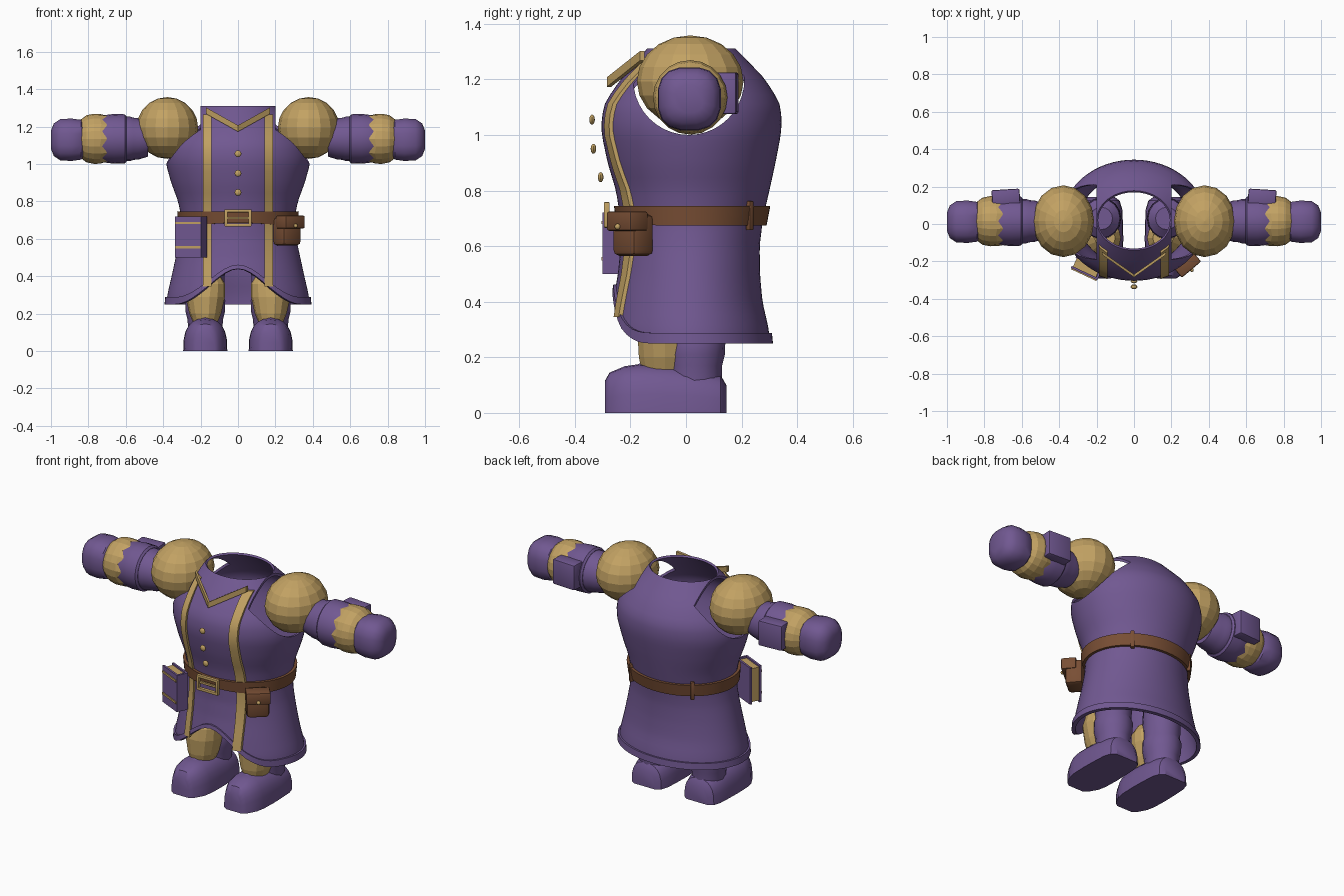
import bpy, bmesh, math
from mathutils import Matrix, Vector

if "Cube" in bpy.data.objects:
    bpy.data.objects.remove(bpy.data.objects["Cube"])


def material(name, rgb):
    m = bpy.data.materials.new(name)
    m.diffuse_color = (*rgb, 1)
    m.use_nodes = True
    m.node_tree.nodes["Principled BSDF"].inputs["Base Color"].default_value = m.diffuse_color
    return m


PURPLE = material("purple cloth", (0.165, 0.098, 0.285))
GOLD = material("gold", (0.54, 0.36, 0.125))
BROWN = material("brown leather", (0.19, 0.077, 0.035))


def finish(name, bm, mat, angle=35):
    """Turn a bmesh into an object; angle 0 keeps flat faces."""
    bmesh.ops.recalc_face_normals(bm, faces=bm.faces)
    me = bpy.data.meshes.new(name)
    bm.to_mesh(me)
    bm.free()
    me.materials.append(mat)
    ob = bpy.data.objects.new(name, me)
    bpy.context.collection.objects.link(ob)
    bpy.ops.object.select_all(action='DESELECT')
    ob.select_set(True)
    bpy.context.view_layer.objects.active = ob
    if angle:
        bpy.ops.object.shade_smooth_by_angle(angle=math.radians(angle))
    return ob


def loft(name, rings, mat, angle=35, caps=True, loop=False):
    """Skin a list of equally long closed rings."""
    bm = bmesh.new()
    vs = [[bm.verts.new(p) for p in r] for r in rings]
    n = len(vs[0])
    pairs = list(zip(vs, vs[1:])) + ([(vs[-1], vs[0])] if loop else [])
    for r, s in pairs:
        for i in range(n):
            j = (i + 1) % n
            bm.faces.new((r[i], r[j], s[j], s[i]))
    if caps and not loop:
        bm.faces.new(vs[0])
        bm.faces.new(vs[-1])
    return finish(name, bm, mat, angle)


def box(name, size, mat, frame, bevel=0.0):
    bm = bmesh.new()
    bmesh.ops.create_cube(bm, size=1, matrix=Matrix.Diagonal((*size, 1)))
    if bevel:
        bmesh.ops.bevel(bm, geom=bm.edges[:], offset=bevel, segments=2, profile=0.5, affect='EDGES')
    bmesh.ops.transform(bm, matrix=frame, verts=bm.verts)
    return finish(name, bm, mat)


def ball(name, loc, scale, mat, seg=16, rings=10, angle=0):
    bm = bmesh.new()
    m = Matrix.Translation(loc) @ Matrix.Diagonal((*scale, 1))
    bmesh.ops.create_uvsphere(bm, u_segments=seg, v_segments=rings, radius=1, matrix=m)
    return finish(name, bm, mat, angle)


# Robe outline: height, half width, front y, back y
ROBE = [(0.25, .383, -.27, .303), (0.30, .378, -.275, .298), (0.40, .355, -.262, .275),
        (0.50, .333, -.245, .266), (0.60, .312, -.235, .265), (0.70, .300, -.236, .277),
        (0.80, .320, -.252, .300), (0.90, .357, -.282, .322), (1.00, .385, -.303, .341),
        (1.06, .386, -.304, .345), (1.12, .370, -.290, .335), (1.20, .315, -.235, .285),
        (1.26, .250, -.185, .228), (1.31, .200, -.140, .178)]
YC = 0.02


def outline(z):
    z = min(max(z, ROBE[0][0]), ROBE[-1][0])
    for p, q in zip(ROBE, ROBE[1:]):
        if z <= q[0]:
            t = (z - p[0]) / (q[0] - p[0])
            return [u + (v - u) * t for u, v in zip(p[1:], q[1:])]


def robe_point(th, z, off=0.0):
    """Point on the robe; the hem arches upward at the front."""
    c, s = math.cos(th), math.sin(th)
    hem = 0.25
    if s < 0:
        hem += 0.19 * math.cos(math.pi / 2 * min(1, abs(.38 * c) / .33)) ** 2
    if z < 0.7:
        z = 0.7 - (0.7 - z) * (0.7 - hem) / 0.45
    a, f, b = outline(z)
    return Vector(((a + off) * c, YC + s * ((b - YC if s > 0 else YC - f) + off), z))


def robe_ring(z, off=0.0, n=64):
    return [robe_point(2 * math.pi * i / n, z, off) for i in range(n)]


def front_y(x, z):
    a, f, _ = outline(z)
    return YC - (YC - f) * math.sqrt(max(0, 1 - (x / a) ** 2))


# Robe shell with arm holes
robe = loft("robe", [robe_ring(.25 + 1.06 * i / 32) for i in range(33)], PURPLE, 0, caps=False)
mod = robe.modifiers.new("thickness", 'SOLIDIFY')
mod.thickness, mod.offset = 0.012, -1
bpy.ops.object.modifier_apply(modifier=mod.name)
for s in (-1, 1):
    rings = [[(s * x, .01 + .2 * math.cos(k * math.pi / 20), 1.2 + .2 * math.sin(k * math.pi / 20))
              for k in range(40)] for x in (.2, .7)]
    cutter = loft("arm_hole_cutter", rings, PURPLE, 0)
    cutter.hide_render = True
    bpy.context.view_layer.objects.active = robe
    mod = robe.modifiers.new("arm hole", 'BOOLEAN')
    mod.operation, mod.object, mod.solver = 'DIFFERENCE', cutter, 'EXACT'
    bpy.ops.object.modifier_apply(modifier=mod.name)
    bpy.data.objects.remove(cutter)
bpy.ops.object.select_all(action='DESELECT')
robe.select_set(True)
bpy.ops.object.shade_smooth_by_angle(angle=math.radians(35))


# Hem lip, belt and belt loops
def band(name, z0, z1, off, mat):
    loft(name, [robe_ring(z0, off), robe_ring(z1, off), robe_ring(z1, -.008), robe_ring(z0, -.008)],
         mat, loop=True)


band("hem_lip", .25, .288, .01, PURPLE)
band("belt", .675, .745, .016, BROWN)
for th in (50, 130):
    p = robe_point(math.radians(th), .71, .014)
    box("belt_loop", (.022, .022, .105), BROWN,
        Matrix.Translation(p) @ Matrix.Rotation(math.radians(th), 4, 'Z'), .004)

# Gold front trim and collar
for s in (-1, 1):
    rings = []
    for i in range(25):
        z = .345 + (1.265 - .345) * i / 24
        xs = (s * .143, s * .188)
        ys = [front_y(x, z) - .014 for x in xs]
        rings.append([(xs[0], ys[0], z), (xs[1], ys[1], z), (xs[1], ys[1] + .02, z), (xs[0], ys[0] + .02, z)])
    loft("front_trim", rings, GOLD)
    ends = [(s * .17, -.165, 1.285), (0, -.285, 1.19)]
    loft("collar_trim", [[(x, y, z - .017), (x, y, z + .017), (x, y + .016, z + .017), (x, y + .016, z - .017)]
                         for x, y, z in ends], GOLD)

# Buttons
for y, z in ((-.338, 1.055), (-.333, .95), (-.307, .848)):
    ball("button", (0, y, z), (.018, .01, .018), GOLD, 12, 8, 40)

# Buckle frame with prong
for s in (-1, 1):
    box("buckle_side", (.016, .02, .09), GOLD, Matrix.Translation((s * .064, -.285, .712)), .003)
    box("buckle_bar", (.14, .02, .016), GOLD, Matrix.Translation((0, -.285, .712 + s * .038)), .003)
box("buckle_prong", (.12, .012, .012), GOLD, Matrix.Translation((0, -.28, .712)))

# Pouch on the belt
pouch = Matrix.Translation((.262, -.19, .64)) @ Matrix.Rotation(math.radians(40), 4, 'Z')
box("pouch_body", (.125, .10, .15), BROWN, pouch, .02)
box("pouch_flap", (.135, .085, .07), BROWN, pouch @ Matrix.Translation((0, -.028, .05)), .008)
clasp = pouch @ Vector((0, -.073, .03))
ball("pouch_clasp", clasp, (.011, .011, .011), GOLD, 10, 6, 40)

# Book hanging from the belt
book = Matrix.Translation((-.252, -.235, .61)) @ Matrix.Rotation(math.radians(-25), 4, 'Z')
for y in (-.03, .03):
    box("book_cover", (.155, .012, .22), PURPLE, book @ Matrix.Translation((0, y, 0)))
box("book_spine", (.012, .06, .22), PURPLE, book @ Matrix.Translation((.072, 0, 0)))
box("book_pages", (.135, .05, .20), GOLD, book @ Matrix.Translation((-.003, 0, 0)))
for z in (-.055, .075):
    box("book_strap", (.15, .008, .012), GOLD, book @ Matrix.Translation((0, -.038, z)))


# Arms
def arm_ring(s, x, r, n=20, jag=0.0):
    return [(s * (x + (jag if k % 2 else -jag)), .015 + r * math.cos(2 * math.pi * k / n),
             1.135 + r * math.sin(2 * math.pi * k / n)) for k in range(n)]


for s in (-1, 1):
    ball("shoulder_puff", (s * .378, .015, 1.193), (.165, .192, .165), GOLD)
    loft("forearm", [arm_ring(s, x, r) for x, r in
         ((.48, .095), (.53, .11), (.56, .113), (.575, .118), (.60, .118))], PURPLE)
    loft("cuff", [arm_ring(s, x, r) for x, r in
         ((.595, .12), (.605, .131), (.66, .133), (.74, .124), (.76, .11))], PURPLE)
    loft("wrist_puff", [arm_ring(s, x, r, jag=j) for x, r, j in
         ((.712, .128, .014), (.735, .133, .004), (.77, .134, 0), (.81, .126, 0), (.845, .10, 0))], GOLD, 0)
    box("bracer_plate", (.15, .08, .15), PURPLE,
        Matrix.Translation((s * .685, .145, 1.15)) @ Matrix.Rotation(s * -.06, 4, 'Z'), .008)
    # Rounded fist, squarish in section
    rings = []
    for x, r in ((.815, .085), (.84, .108), (.89, .115), (.95, .112), (.985, .088), (1.0, .05)):
        rings.append([(s * x, .012 + r * math.copysign(abs(math.cos(t)) ** .75, math.cos(t)),
                       1.13 + r * math.copysign(abs(math.sin(t)) ** .75, math.sin(t)))
                      for t in (math.pi * (k + .5) / 8 for k in range(16))])
    loft("fist", rings, PURPLE)


# Legs and boots
def oval(cx, cy, z, rx, ry, n=16):
    return [(cx + rx * math.cos(2 * math.pi * k / n), cy + ry * math.sin(2 * math.pi * k / n), z) for k in range(n)]


for s in (-1, 1):
    cx = s * .175
    loft("leg", [oval(cx, .03, z, rx, ry) for z, rx, ry in
         ((.10, .09, .10), (.17, .095, .10), (.21, .105, .11), (.27, .107, .112), (.29, .098, .105),
          (.42, .105, .11), (.52, .10, .105), (.56, .06, .06))], PURPLE)
    loft("shin_puff", [oval(cx - s * dx, -.075, z, rx, ry, 14) for z, rx, ry, dx in
         ((.145, .062, .085, 0), (.20, .085, .097, 0), (.29, .105, .102, 0), (.36, .095, .09, .01),
          (.41, .055, .05, .02))], GOLD, 0)
    rings = []
    for y, w, h in ((-.292, .05, .115), (-.275, .075, .145), (-.22, .105, .168), (-.17, .115, .175),
                    (-.08, .118, .172), (0, .116, .165), (.08, .112, .15), (.125, .098, .135), (.145, .07, .10)):
        arch = [math.pi * k / 12 for k in range(13)]
        rings.append([(cx + w * math.copysign(abs(math.cos(t)) ** .8, math.cos(t)), y,
                       h * math.sin(t) ** .7 if 0 < t < 3.14 else 0) for t in arch])
    loft("boot", rings, PURPLE)
    ball("boot_tongue", (cx, -.13, .13), (.05, .08, .055), PURPLE, 14, 8, 40)
